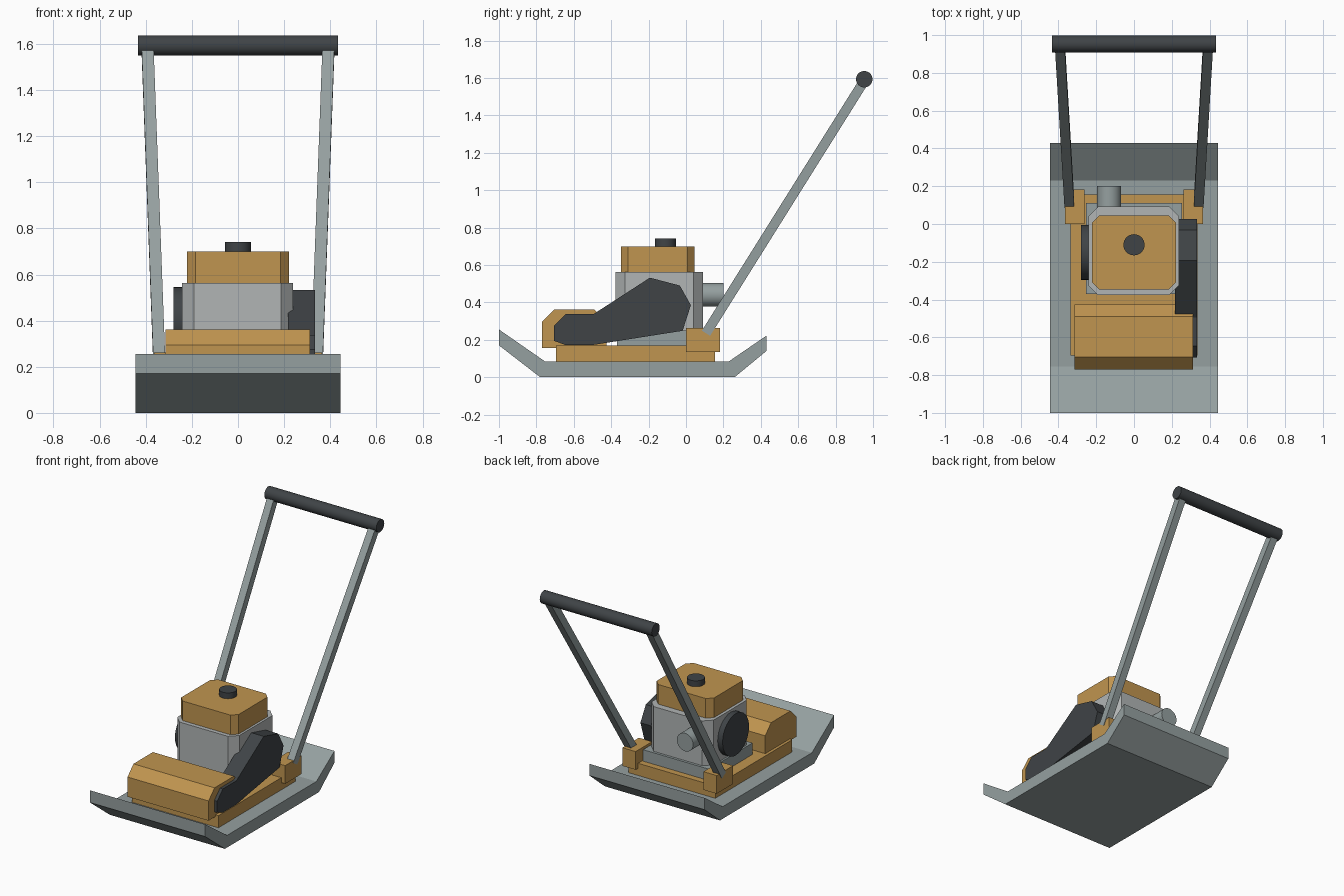
import bpy, bmesh
from mathutils import Vector, Matrix

if "Cube" in bpy.data.objects:
    bpy.data.objects.remove(bpy.data.objects["Cube"])


def material(name, rgb):
    m = bpy.data.materials.new(name)
    m.diffuse_color = (*rgb, 1)
    m.use_nodes = True
    m.node_tree.nodes["Principled BSDF"].inputs["Base Color"].default_value = m.diffuse_color
    return m


ORANGE = material("orange_paint", (0.53, 0.30, 0.08))
STEEL = material("steel", (0.30, 0.35, 0.35))
ALLOY = material("light_alloy", (0.44, 0.46, 0.46))
DARK = material("dark_rubber", (0.05, 0.057, 0.062))


def finish(name, bm, mat):
    bmesh.ops.recalc_face_normals(bm, faces=bm.faces[:])
    me = bpy.data.meshes.new(name)
    bm.to_mesh(me)
    bm.free()
    me.materials.append(mat)
    ob = bpy.data.objects.new(name, me)
    bpy.context.collection.objects.link(ob)
    return ob


def extrude(name, pts, vec, mat):
    """Closed 3D outline extruded along a vector."""
    bm = bmesh.new()
    face = bm.faces.new([bm.verts.new(p) for p in pts])
    new = bmesh.ops.extrude_face_region(bm, geom=[face])["geom"]
    bmesh.ops.translate(bm, vec=vec, verts=[v for v in new if isinstance(v, bmesh.types.BMVert)])
    return finish(name, bm, mat)


def side_profile(name, yz, x0, x1, mat):
    return extrude(name, [(x0, y, z) for y, z in yz], (x1 - x0, 0, 0), mat)


def block(name, x, y, z, mat, c=0.0):
    """Box from ranges, with optional chamfered vertical edges."""
    (x0, x1), (y0, y1), (z0, z1) = x, y, z
    if c:
        xy = [(x0 + c, y0), (x1 - c, y0), (x1, y0 + c), (x1, y1 - c),
              (x1 - c, y1), (x0 + c, y1), (x0, y1 - c), (x0, y0 + c)]
    else:
        xy = [(x0, y0), (x1, y0), (x1, y1), (x0, y1)]
    return extrude(name, [(a, b, z0) for a, b in xy], (0, 0, z1 - z0), mat)


def cylinder(name, a, b, r, mat, sides=32):
    a, b = Vector(a), Vector(b)
    d = b - a
    rot = d.to_track_quat('Z', 'Y').to_matrix().to_4x4()
    bm = bmesh.new()
    bmesh.ops.create_cone(bm, cap_ends=True, segments=sides, radius1=r, radius2=r,
                          depth=d.length, matrix=Matrix.Translation((a + b) / 2) @ rot)
    ob = finish(name, bm, mat)
    bpy.ops.object.select_all(action='DESELECT')
    bpy.context.view_layer.objects.active = ob
    ob.select_set(True)
    bpy.ops.object.shade_smooth_by_angle()
    return ob


# Compaction plate with upturned ends
side_profile("base_plate", [(-1, 0.255), (-1, 0.17), (-0.78, 0), (0.26, 0), (0.43, 0.14),
                            (0.43, 0.222), (0.23, 0.085), (-0.755, 0.085)], -0.445, 0.445, STEEL)

# Frame and engine deck
block("frame", (-0.335, 0.335), (-0.695, 0.155), (0.085, 0.17), ORANGE)
block("engine_deck", (-0.255, 0.255), (-0.37, 0.11), (0.17, 0.25), STEEL)

# Exciter housing at the front
side_profile("exciter_housing", [(-0.77, 0.157), (-0.77, 0.295), (-0.705, 0.362), (-0.49, 0.362),
                                 (-0.425, 0.295), (-0.425, 0.157)], -0.315, 0.312, ORANGE)

# Engine
block("engine_block", (-0.242, 0.238), (-0.377, 0.092), (0.25, 0.563), ALLOY, 0.052)
block("engine_cover", (-0.222, 0.222), (-0.348, 0.045), (0.563, 0.70), ORANGE, 0.038)
cylinder("fuel_cap", (0, -0.11, 0.70), (0, -0.11, 0.741), 0.056, DARK)
cylinder("muffler", (-0.132, 0.07, 0.44), (-0.132, 0.20, 0.44), 0.063, STEEL)
cylinder("recoil_starter", (-0.22, -0.15, 0.40), (-0.28, -0.15, 0.40), 0.146, DARK)

# Belt guard
side_profile("belt_guard", [(-0.193, 0.532), (-0.033, 0.49), (0.026, 0.385), (-0.018, 0.248),
                            (-0.50, 0.172), (-0.645, 0.172), (-0.707, 0.195), (-0.707, 0.275),
                            (-0.645, 0.337), (-0.495, 0.337)], 0.217, 0.334, DARK)

# Handle: brackets, square bars and cross grip
for side, s in (("left", -1), ("right", 1)):
    block(side + "_handle_bracket", sorted((s * 0.262, s * 0.365)), (0, 0.182), (0.135, 0.262), ORANGE)
    low, high = Vector((s * 0.342, 0.107, 0.235)), Vector((s * 0.392, 0.945, 1.572))
    u = Vector((0.026, 0, 0))
    v = Vector((0, 0.847, -0.532)) * 0.026
    extrude(side + "_handle_bar", [low - u - v, low + u - v, low + u + v, low - u + v],
            high - low, STEEL)
cylinder("handle_grip", (-0.433, 0, 0), (0.433, 0, 0), 0.044, DARK).location = (0, 0.953, 1.593)
